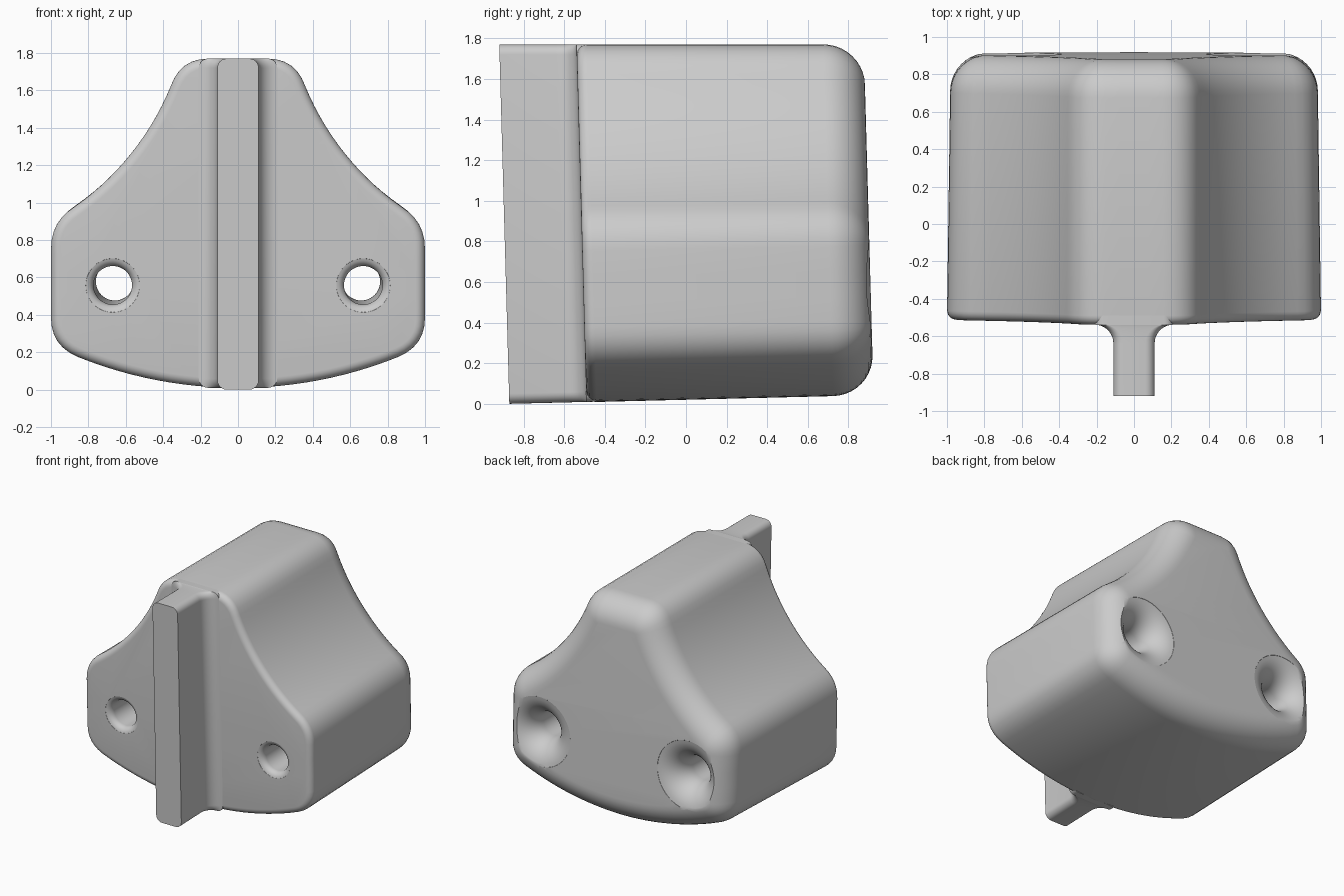
import bpy, bmesh
from math import sin, cos, pi, sqrt, atan2
from mathutils import Vector

if "Cube" in bpy.data.objects:
    bpy.data.objects.remove(bpy.data.objects["Cube"])

TOP, FRONT, BACK = 1.77, -0.49, 0.925
R_FRONT, R_BACK = 0.05, 0.2


def warp(p):
    """Draft taper toward the back plus the slight lean of the whole part."""
    k = 1 - 0.014 * (p.y - FRONT)
    z = TOP + (p.z - TOP) * k
    return Vector((p.x * k, p.y - 0.028 * z, z))


def loft(name, rings):
    bm = bmesh.new()
    vr = [[bm.verts.new(warp(Vector(p))) for p in ring] for ring in rings]
    n = len(vr[0])
    for a, b in zip(vr, vr[1:]):
        for i in range(n):
            j = (i + 1) % n
            bm.faces.new((a[i], a[j], b[j], b[i]))
    bm.faces.new(vr[0])
    bm.faces.new(vr[-1])
    bmesh.ops.recalc_face_normals(bm, faces=bm.faces)
    me = bpy.data.meshes.new(name)
    bm.to_mesh(me)
    bm.free()
    ob = bpy.data.objects.new(name, me)
    bpy.context.collection.objects.link(ob)
    return ob


def outline(d):
    """Bell-shaped front outline inset by d, corners rounded."""
    rb, cx, cz, rc = 2.3, 1.72, 2.18, 1.47
    x, rbd, rcd = 1 - d, rb - d, rc + d
    z0 = 0.008 + rb - sqrt(rbd**2 - x * x)
    z1 = cz - sqrt(rcd**2 - (cx - x)**2)
    zt = TOP - d
    xt = cx - sqrt(rcd**2 - (cz - zt)**2)
    a0, a1 = atan2(cx - x, cz - z1), atan2(cx - xt, cz - zt)

    def bottom(u):
        return Vector((x * u, 0.008 + rb - sqrt(rbd**2 - (x * u)**2)))

    def side(u):
        return Vector((x, z0 + (z1 - z0) * u))

    def flank(u):
        a = a0 + (a1 - a0) * u
        return Vector((cx - rcd * sin(a), cz - rcd * cos(a)))

    def top(u):
        return Vector((xt * (1 - u), zt))

    f = 1 - d / R_BACK
    trims = [0] + [t * f + 0.012 for t in (0.13, 0.13, 0.14)] + [0]
    pts, prev = [], None
    for i, (fn, n) in enumerate(((bottom, 12), (side, 3), (flank, 14), (top, 2))):
        length = (fn(1) - fn(0)).length
        ua, ub = trims[i] / length, 1 - trims[i + 1] / length
        if prev:
            a, c, b = prev, fn(0), fn(ua)
            for s in range(1, 6):
                t = s / 6
                pts.append(a * (1 - t)**2 + c * 2 * t * (1 - t) + b * t * t)
        pts += [fn(ua + (ub - ua) * s / n) for s in range(n + 1)]
        prev = pts[-1]
    return pts + [Vector((-p.x, p.y)) for p in reversed(pts[1:-1])]


def body_ring(y, d):
    return [(p.x, y, p.y) for p in outline(d)]


# Body block with small front and large back rounding
rings = []
for i in range(7):
    a = pi / 2 * i / 6
    rings.append(body_ring(FRONT + R_FRONT * (1 - cos(a)), R_FRONT * (1 - sin(a))))
for i in range(11):
    a = pi / 2 * i / 10
    rings.append(body_ring(BACK - R_BACK * (1 - sin(a)), R_BACK * (1 - cos(a))))
body = loft("body", rings)


# Screw holes, flared at both ends
def hole_profile():
    r = 0.103
    out = [(FRONT - 0.03, r + 0.06)]
    for i in range(7):
        a = pi / 2 * (0.88 - 0.88 * i / 6)
        out.append((FRONT + R_FRONT * (1 - sin(a)), r + R_FRONT * (1 - cos(a))))
    for i in range(13):
        a = pi / 2 * 0.92 * i / 12
        out.append((BACK - R_BACK * (1 - sin(a)), r + R_BACK * (1 - cos(a))))
    return out + [(BACK + 0.04, 0.31)]


for s in (-1, 1):
    cutter = loft("hole_cutter", [
        [(s * 0.67 + r * cos(2 * pi * i / 48), y, 0.557 + r * sin(2 * pi * i / 48))
         for i in range(48)] for y, r in hole_profile()])
    cutter.hide_render = True
    mod = body.modifiers.new("hole", 'BOOLEAN')
    mod.object, mod.operation, mod.solver = cutter, 'DIFFERENCE', 'EXACT'
    bpy.context.view_layer.objects.active = body
    bpy.ops.object.modifier_apply(modifier=mod.name)
    bpy.data.objects.remove(cutter)


# Front fin, widening in a fillet where it meets the body
def fin_ring(y, w, r=0.05, z0=0.0095):
    pts = []
    for q, (cx, cz) in enumerate(((w - r, TOP - r), (r - w, TOP - r),
                                  (r - w, z0 + r), (w - r, z0 + r))):
        for i in range(7):
            a = pi / 2 * (q + i / 6)
            pts.append((cx + r * cos(a), y, cz + r * sin(a)))
    return pts


stations = [(-0.87, 0.11)]
for i in range(9):
    a = pi / 2 * i / 8
    stations.append((FRONT - 0.1 * (1 - sin(a)), 0.11 + 0.1 * (1 - cos(a))))
stations.append((FRONT + R_FRONT, 0.21))
fin = loft("front_fin", [fin_ring(y, w) for y, w in stations])

for ob in (body, fin):
    bpy.ops.object.select_all(action='DESELECT')
    ob.select_set(True)
    bpy.context.view_layer.objects.active = ob
    bpy.ops.object.shade_smooth_by_angle(angle=0.6)
